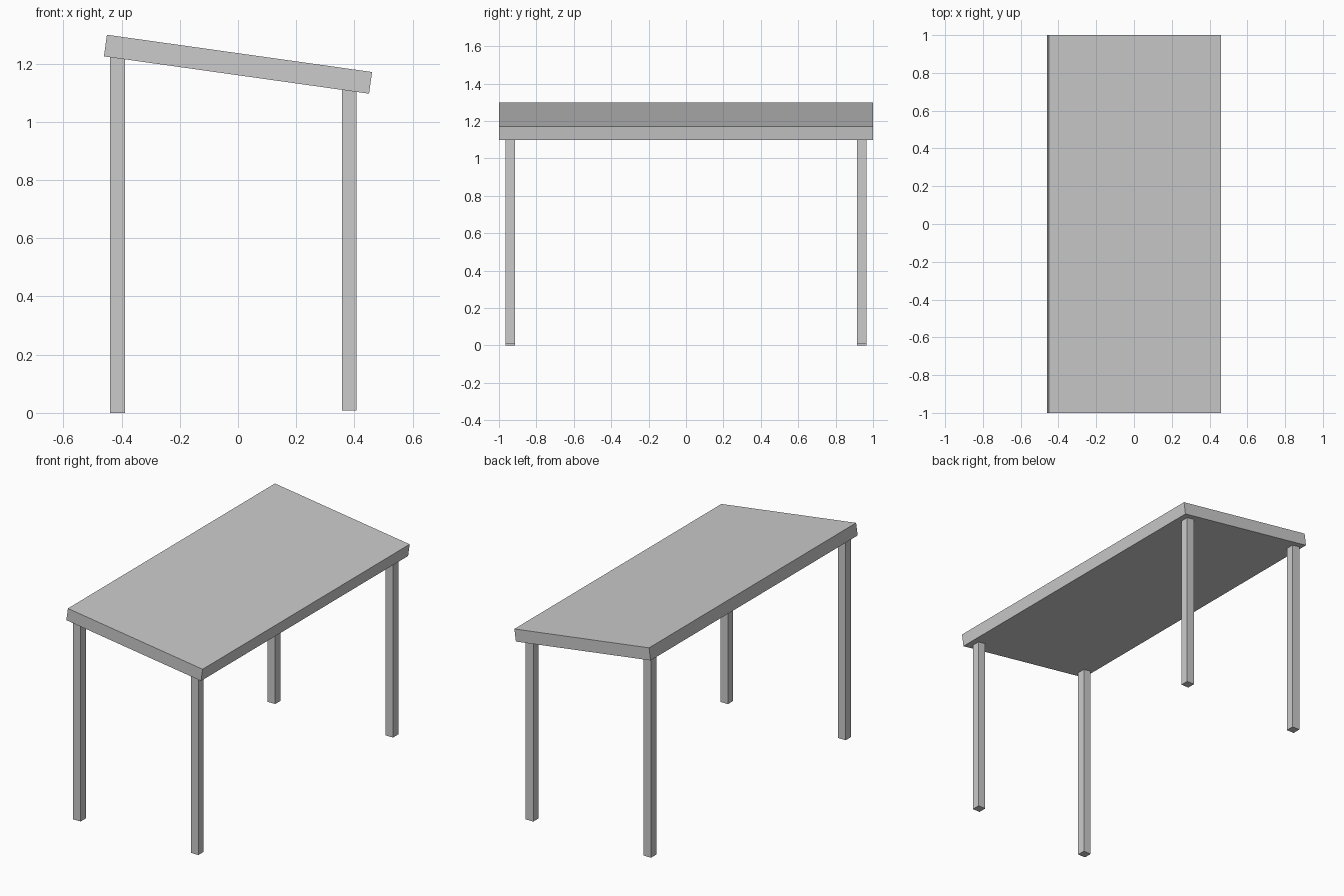
import bpy
from math import radians, tan, cos

if "Cube" in bpy.data.objects:
    bpy.data.objects.remove(bpy.data.objects["Cube"])

TILT = radians(8)
TOP_Z, THICK = 1.198, 0.075


def box(name, size, loc, rot_y=0.0):
    bpy.ops.mesh.primitive_cube_add(size=1, location=loc, rotation=(0, rot_y, 0))
    ob = bpy.context.object
    ob.name = name
    ob.scale = size
    bpy.ops.object.transform_apply(location=False, rotation=False, scale=True)
    return ob


# Sloping table top
box("table_top", (0.92, 2.0, THICK), (0, 0, TOP_Z), TILT)

# Square legs: tall pair on the left, shorter pair on the right
LEG = 0.051
for side, x, foot in (("left", -0.414, 0.0), ("right", 0.3825, 0.008)):
    underside = TOP_Z - THICK / 2 / cos(TILT) - x * tan(TILT)
    head = underside + LEG / 2 * tan(TILT)
    for end, y in (("front", -0.94), ("back", 0.94)):
        leg = box(f"{end}_{side}_leg", (LEG, LEG, head - foot), (x, y, (head + foot) / 2))
        # Cut the leg head to the slope of the top
        for v in leg.data.vertices:
            if v.co.z > 0:
                v.co.z -= (v.co.x + LEG / 2) * tan(TILT)
